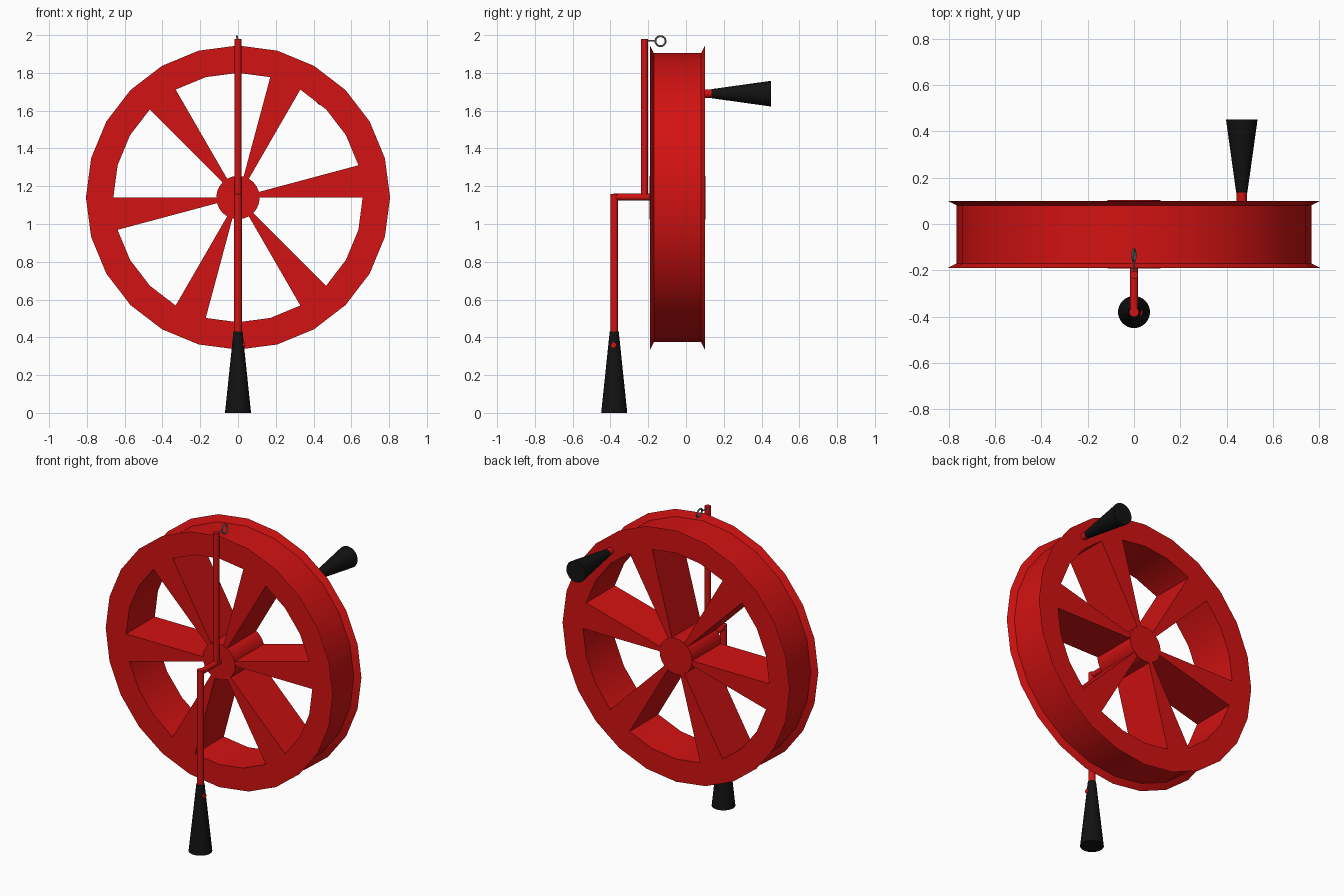
import bpy, bmesh, math
from mathutils import Vector

if "Cube" in bpy.data.objects:
    bpy.data.objects.remove(bpy.data.objects["Cube"])

CZ = 1.14            # wheel axle height
FRONT, BACK = -0.19, 0.10
N = 24


def material(name, rgb):
    m = bpy.data.materials.new(name)
    m.diffuse_color = (*rgb, 1)
    m.use_nodes = True
    m.node_tree.nodes["Principled BSDF"].inputs["Base Color"].default_value = m.diffuse_color
    return m


RED = material("red", (0.65, 0.006, 0.006))
BLACK = material("black", (0.006, 0.006, 0.006))
METAL = material("metal", (0.25, 0.25, 0.24))


def finish(ob, name, mat):
    ob.name = name
    ob.data.materials.append(mat)
    bpy.ops.object.select_all(action='DESELECT')
    ob.select_set(True)
    bpy.context.view_layer.objects.active = ob
    bpy.ops.object.shade_smooth_by_angle(angle=math.radians(30))
    return ob


def from_bmesh(bm, name, mat):
    bmesh.ops.recalc_face_normals(bm, faces=bm.faces)
    me = bpy.data.meshes.new(name)
    bm.to_mesh(me)
    bm.free()
    ob = bpy.data.objects.new(name, me)
    bpy.context.collection.objects.link(ob)
    return finish(ob, name, mat)


def rod(name, a, b, r1, r2, mat, sides=16):
    a, b = Vector(a), Vector(b)
    d = b - a
    bpy.ops.mesh.primitive_cone_add(vertices=sides, radius1=r1, radius2=r2,
                                    depth=d.length, location=(a + b) / 2,
                                    rotation=d.to_track_quat('Z', 'Y').to_euler())
    return finish(bpy.context.object, name, mat)


def polar(r, y, i):
    t = i * 2 * math.pi / N
    return (r * math.cos(t), y, CZ + r * math.sin(t))


# rim: closed profile (radius, y) with a thin lip on each side, turned round the axle
profile = [(0.66, FRONT), (0.805, FRONT), (0.765, FRONT + 0.02),
           (0.765, BACK - 0.02), (0.805, BACK), (0.66, BACK)]
bm = bmesh.new()
loops = [[bm.verts.new(polar(r, y, i)) for r, y in profile] for i in range(N)]
for i in range(N):
    p, q = loops[i], loops[(i + 1) % N]
    for j in range(len(profile)):
        k = (j + 1) % len(profile)
        bm.faces.new((p[j], p[k], q[k], q[j]))
from_bmesh(bm, "wheel_rim", RED)

# six wedge spokes, each one rim segment wide and as deep as the rim
bm = bmesh.new()
for i in range(0, N, 4):
    f, b = [[bm.verts.new(polar(r, y, i + s)) for r, s in
             ((0.112, 0), (0.66, 0), (0.66, 1), (0.112, 1))] for y in (FRONT, BACK)]
    bm.faces.new(f)
    bm.faces.new(b[::-1])
    for j in range(4):
        k = (j + 1) % 4
        bm.faces.new((f[j], f[k], b[k], b[j]))
from_bmesh(bm, "wheel_spokes", RED)

# hub
rod("wheel_hub", (0, FRONT - 0.003, CZ), (0, BACK + 0.003, CZ), 0.115, 0.115, RED, N)

# cranked frame: lower post, axle and upper post
rod("lower_post", (0, -0.38, 0.35), (0, -0.38, 1.16), 0.021, 0.021, RED)
rod("axle", (0, -0.385, CZ + 0.003), (0, FRONT + 0.02, CZ + 0.003), 0.018, 0.018, RED)
rod("upper_post", (0, -0.22, CZ), (0, -0.22, 1.98), 0.018, 0.018, RED)
rod("grip_peg", (0, -0.385, 0.36), (0.036, -0.385, 0.36), 0.014, 0.014, RED)

# line guide ring at the top of the post
rod("guide_stem", (0, -0.215, 1.969), (0, -0.163, 1.969), 0.004, 0.004, METAL, 8)
bpy.ops.mesh.primitive_torus_add(major_segments=24, minor_segments=8,
                                 major_radius=0.027, minor_radius=0.005,
                                 location=(0, -0.135, 1.968),
                                 rotation=(0, math.radians(78), 0))
finish(bpy.context.object, "guide_ring", METAL)

# tapered black grips
rod("lower_grip", (0, -0.38, 0), (0, -0.38, 0.43), 0.069, 0.024, BLACK, 32)
rod("crank_stub", (0.465, BACK - 0.02, 1.69), (0.465, 0.15, 1.69), 0.022, 0.022, RED)
rod("crank_grip", (0.465, 0.45, 1.69), (0.465, 0.135, 1.69), 0.068, 0.024, BLACK, 32)
